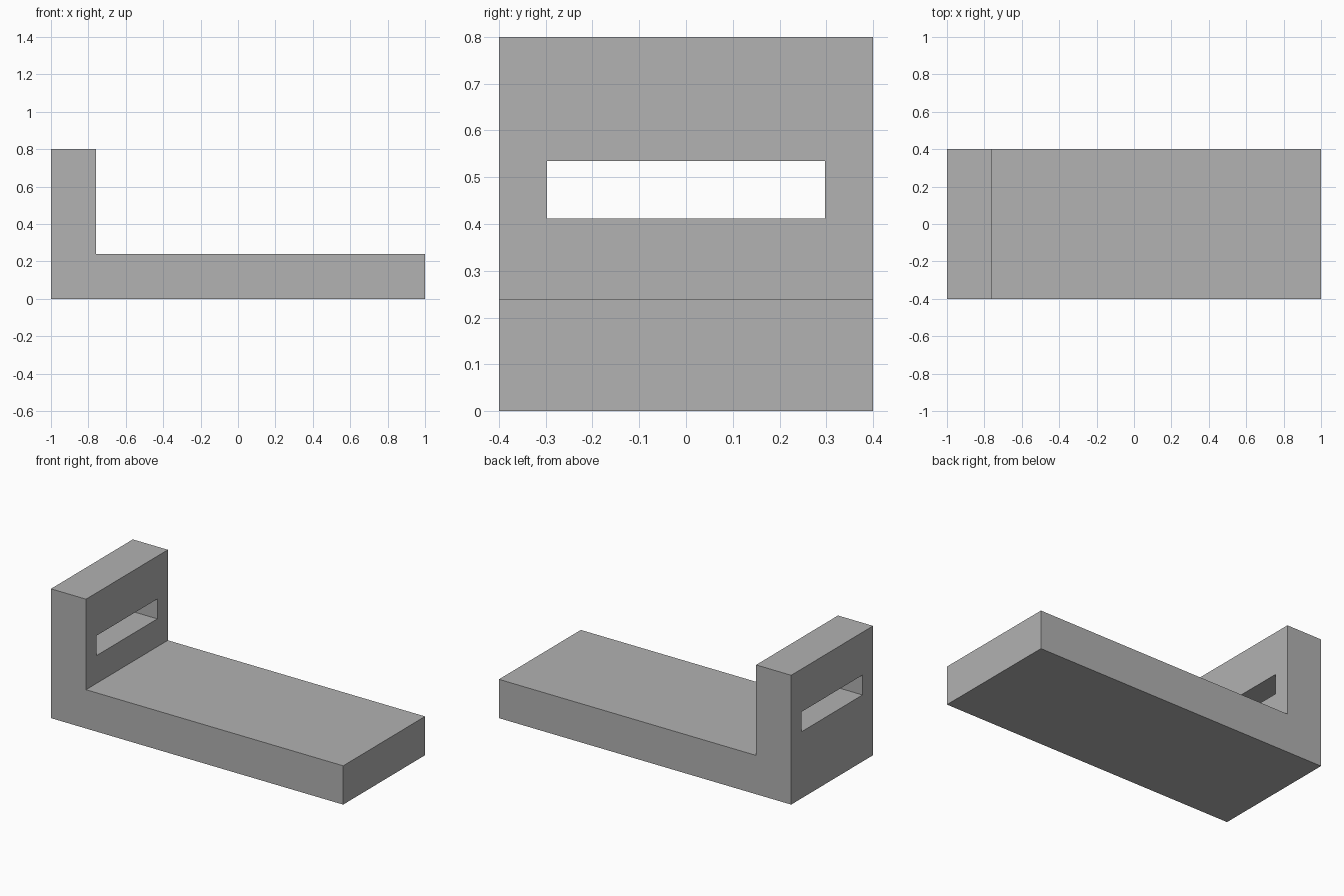
import bpy
import bmesh

cube = bpy.data.objects.get("Cube")
if cube:
    bpy.data.objects.remove(cube, do_unlink=True)

LENGTH, WIDTH, HEIGHT, THICK = 2.0, 0.8, 0.8, 0.24
SLOT_WIDTH, SLOT_BOTTOM, SLOT_TOP = 0.594, 0.412, 0.535

grey = bpy.data.materials.new("plain_grey")
grey.use_nodes = True
colour = (0.445, 0.445, 0.445, 1)
grey.diffuse_color = colour
grey.node_tree.nodes["Principled BSDF"].inputs["Base Color"].default_value = colour


def extrude_profile(name, points, width):
    """Extrude an x-z outline along y, centred on y = 0."""
    bm = bmesh.new()
    face = bm.faces.new([bm.verts.new((x, -width / 2, z)) for x, z in points])
    result = bmesh.ops.extrude_face_region(bm, geom=[face])
    moved = [v for v in result["geom"] if isinstance(v, bmesh.types.BMVert)]
    bmesh.ops.translate(bm, verts=moved, vec=(0, width, 0))
    bmesh.ops.recalc_face_normals(bm, faces=bm.faces)
    mesh = bpy.data.meshes.new(name)
    bm.to_mesh(mesh)
    bm.free()
    mesh.materials.append(grey)
    obj = bpy.data.objects.new(name, mesh)
    bpy.context.collection.objects.link(obj)
    return obj


# L-shaped bracket: long base plate with an upright at one end
left, right = -LENGTH / 2, LENGTH / 2
inner = left + THICK
bracket = extrude_profile("slotted_bracket", [
    (left, 0), (right, 0), (right, THICK),
    (inner, THICK), (inner, HEIGHT), (left, HEIGHT)], WIDTH)

# Rectangular slot through the upright
cutter = extrude_profile("slot_cutter", [
    (left - 0.1, SLOT_BOTTOM), (inner + 0.1, SLOT_BOTTOM),
    (inner + 0.1, SLOT_TOP), (left - 0.1, SLOT_TOP)], SLOT_WIDTH)
cutter.hide_render = True

cut = bracket.modifiers.new("slot", 'BOOLEAN')
cut.operation = 'DIFFERENCE'
cut.solver = 'EXACT'
cut.object = cutter

# Bake the cut, then discard the cutter
bpy.context.view_layer.objects.active = bracket
bpy.ops.object.modifier_apply(modifier=cut.name)
bpy.data.objects.remove(cutter, do_unlink=True)
